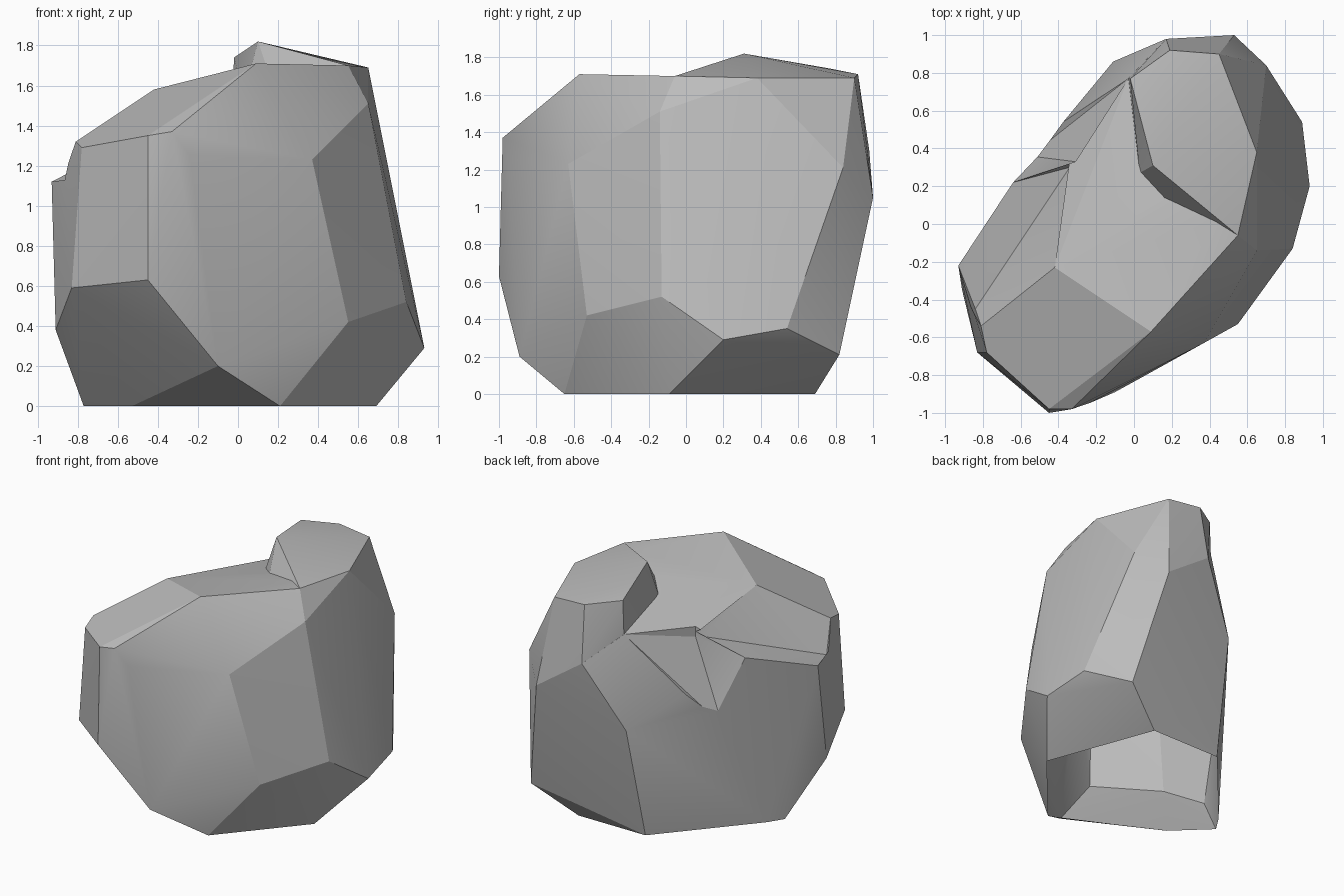
import bpy
import bmesh
import math

default_cube = bpy.data.objects.get("Cube")
if default_cube:
    bpy.data.objects.remove(default_cube, do_unlink=True)

# One plain stone colour
stone = bpy.data.materials.new("stone_grey")
stone.use_nodes = True
stone_colour = (0.5, 0.5, 0.5, 1)
stone.diffuse_color = stone_colour
for node in stone.node_tree.nodes:
    if node.type == 'BSDF_PRINCIPLED':
        node.inputs["Base Color"].default_value = stone_colour
        node.inputs["Roughness"].default_value = 0.9


def chiselled_block(name, corners):
    """Wrap a convex block around corner points given in hundredths."""
    bm = bmesh.new()
    for corner in corners:
        bm.verts.new([value / 100 for value in corner])
    result = bmesh.ops.convex_hull(bm, input=bm.verts)
    loose = set(result["geom_interior"]) | set(result["geom_unused"])
    bmesh.ops.delete(bm, geom=[g for g in loose if isinstance(g, bmesh.types.BMVert)],
                     context='VERTS')
    bmesh.ops.dissolve_limit(bm, angle_limit=math.radians(2),
                             verts=bm.verts, edges=bm.edges)
    bmesh.ops.recalc_face_normals(bm, faces=bm.faces)
    mesh = bpy.data.meshes.new(name)
    bm.to_mesh(mesh)
    bm.free()
    mesh.materials.append(stone)
    block = bpy.data.objects.new(name, mesh)
    bpy.context.collection.objects.link(block)
    return block


def combine(target, other, operation):
    """Apply a boolean and discard the helper block."""
    bpy.context.view_layer.objects.active = target
    modifier = target.modifiers.new(operation.lower(), 'BOOLEAN')
    modifier.operation = operation
    modifier.solver = 'EXACT'
    modifier.object = other
    bpy.ops.object.modifier_apply(modifier=modifier.name)
    bpy.data.objects.remove(other, do_unlink=True)


def open_underside(block):
    """Remove the faces lying on the ground, leaving a hollow shell."""
    bm = bmesh.new()
    bm.from_mesh(block.data)
    ground = [f for f in bm.faces if all(v.co.z < 0.005 for v in f.verts)]
    bmesh.ops.delete(bm, geom=ground, context='FACES')
    bm.to_mesh(block.data)
    bm.free()


# Footprint on the ground
footprint = [(x, y, 0) for x, y in (
    (21, -65), (69, -9), (40, 69), (-15, 69), (-70, 5), (-77, -6), (-53, -29))]

# Lower chamfer around the foot
lower_edge = [
    (-83, -68, 59), (-45, -100, 63), (-10, -89, 20), (55, -53, 42),
    (84, -13, 52), (93, 20, 29), (89, 54, 35), (70, 82, 21),
    (-11, 86, 83), (-91, -35, 38), (-85, -15, 50)]

# Shoulders where the sides turn into the crown
shoulders = [
    (-78, -68, 129), (-45, -98, 135), (-33, -98, 137), (-24, -95, 125),
    (37, -63, 123), (65, -14, 151), (70, 84, 121), (53, 100, 105),
    (17, 98, 130), (-93, -22, 112), (-64, 22, 127)]

# Sloping crown on the front half
crown = [
    (-81, -54, 132), (-42, -23, 158), (9, -57, 171), (55, -6, 170),
    (65, 38, 169), (-31, 33, 142), (-3, 77, 149)]

rock = chiselled_block("rock", footprint + lower_edge + shoulders + crown)

# Hollow on the left of the crown, running down the back face
hollow = chiselled_block("hollow_cutter", [
    (-31, 33, 138), (-31, 33, 190), (-55, 36, 80), (-64, 22, 127),
    (-64, 22, 190), (-3, 77, 149), (-3, 77, 190), (-80, 90, 75)])
combine(rock, hollow, 'DIFFERENCE')

# Shallow ledge along the left rim of the crown
ledge = chiselled_block("ledge_cutter", [
    (-84, -45, 109), (-34, 30, 138), (-93, -22, 112), (-64, 22, 127),
    (-81, -54, 132), (-42, -23, 158), (-31, 33, 142), (-110, -30, 150),
    (-75, 40, 160)])
combine(rock, ledge, 'DIFFERENCE')

# Raised ridge at the back with a steep step facing the crown
ridge = chiselled_block("back_ridge", [
    (10, 31, 182), (-2, 77, 174), (19, 92, 171), (45, 90, 169),
    (65, 38, 169), (55, -6, 170), (18, 9, 158), (3, 27, 156),
    (-3, 77, 146), (70, 84, 121), (53, 100, 105), (17, 98, 130)])
combine(rock, ridge, 'UNION')
open_underside(rock)

# Soft facets with crisp main edges
bpy.ops.object.select_all(action='DESELECT')
rock.select_set(True)
bpy.context.view_layer.objects.active = rock
bpy.ops.object.shade_smooth_by_angle(angle=math.radians(18))
